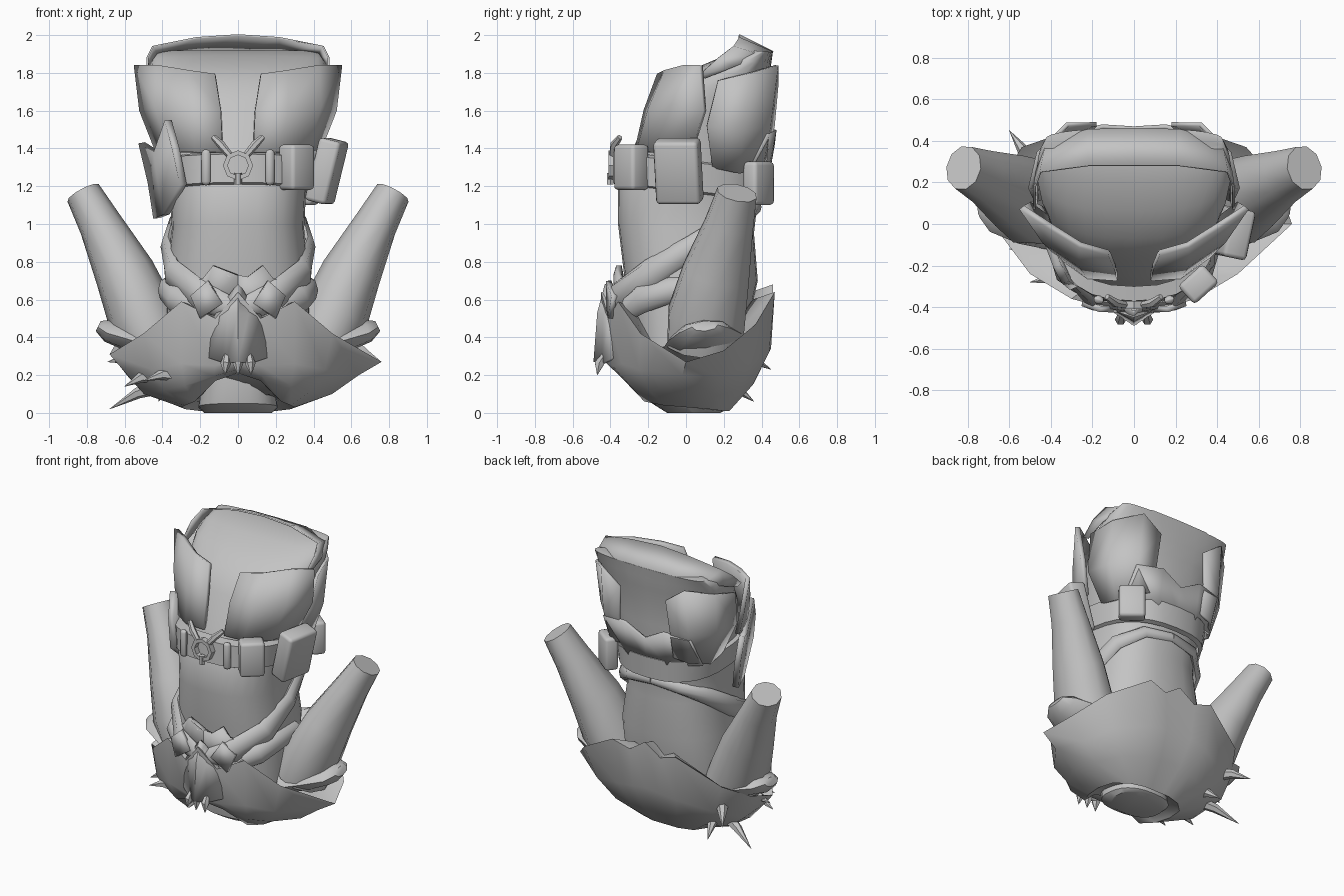
import bpy
import bmesh
import math
from mathutils import Vector, Matrix

starter = bpy.data.objects.get("Cube")
if starter:
    bpy.data.objects.remove(starter, do_unlink=True)

grey = bpy.data.materials.new("plain grey")
grey.use_nodes = True
grey.diffuse_color = (0.55, 0.55, 0.55, 1)
grey.node_tree.nodes["Principled BSDF"].inputs["Base Color"].default_value = grey.diffuse_color


def finish(name, bm, angle=40, thickness=0):
    """Turn a bmesh into a named, shaded object."""
    bmesh.ops.recalc_face_normals(bm, faces=bm.faces[:])
    mesh = bpy.data.meshes.new(name)
    bm.to_mesh(mesh)
    bm.free()
    mesh.materials.append(grey)
    obj = bpy.data.objects.new(name, mesh)
    bpy.context.collection.objects.link(obj)
    bpy.ops.object.select_all(action="DESELECT")
    obj.select_set(True)
    bpy.context.view_layer.objects.active = obj
    bpy.ops.object.shade_smooth_by_angle(angle=math.radians(angle))
    if thickness:
        solid = obj.modifiers.new("thickness", "SOLIDIFY")
        solid.thickness = thickness
        solid.offset = 0
    return obj


def loft(name, rows, closed=True, caps=True, side=1, angle=40, thickness=0):
    """Skin a list of equally long point rows."""
    bm = bmesh.new()
    grid = [[bm.verts.new((p[0] * side, p[1], p[2])) for p in row] for row in rows]
    count = len(grid[0])
    for low, high in zip(grid, grid[1:]):
        for i in range(count if closed else count - 1):
            j = (i + 1) % count
            bm.faces.new((low[i], low[j], high[j], high[i]))
    if closed and caps:
        bm.faces.new(grid[0])
        bm.faces.new(grid[-1])
    return finish(name, bm, angle, thickness)


def oval(front_z, back_z, half_width, front, back, steps=28, power=0.8):
    """Tilted, slightly squared horizontal ring."""
    ring = []
    for i in range(steps):
        a = math.tau * i / steps
        c, s = math.cos(a), math.sin(a)
        u = math.copysign(abs(c) ** power, c)
        v = math.copysign(abs(s) ** power, s)
        t = (v + 1) / 2
        ring.append((half_width * u, front + (back - front) * t,
                     front_z + (back_z - front_z) * t))
    return ring


def tube(name, path, radii, side=1, sides=8, flat=1, axis=(0, 1, 0.1)):
    """Tapered tube along a path; flat stretches it towards the axis."""
    pts = [Vector(p) for p in path]
    rows = []
    for i, p in enumerate(pts):
        along = (pts[min(i + 1, len(pts) - 1)] - pts[max(i - 1, 0)]).normalized()
        u = along.cross(Vector(axis)).normalized()
        v = along.cross(u)
        ring = [math.tau * k / sides for k in range(sides)]
        rows.append([p + radii[i] * (u * math.cos(a) + v * math.sin(a) * flat) for a in ring])
    return loft(name, rows, side=side, angle=50)


def plate(name, outline, thickness=0.03, side=1):
    bm = bmesh.new()
    bm.faces.new([bm.verts.new((x * side, y, z)) for x, y, z in outline])
    bmesh.ops.triangulate(bm, faces=bm.faces[:])
    return finish(name, bm, 30, thickness)


def pouch(name, size, place, turn, lean=0):
    bm = bmesh.new()
    bmesh.ops.create_cube(bm, size=1)
    bmesh.ops.scale(bm, vec=size, verts=bm.verts)
    bmesh.ops.bevel(bm, geom=bm.edges[:], offset=0.02, segments=2, affect="EDGES", profile=0.5)
    spin = Matrix.Rotation(math.radians(turn), 4, "Z") @ Matrix.Rotation(math.radians(lean), 4, "Y")
    bm.transform(Matrix.Translation(place) @ spin)
    return finish(name, bm, 50)


def both_sides(half):
    """Complete a front-to-back half ring by mirroring it."""
    return half + [(-x, y, z) for x, y, z in half[-2:0:-1]]


def mirror_row(half):
    """Complete an open row that starts on the centre line."""
    return [(-x, y, z) for x, y, z in half[:0:-1]] + half


# Torso with a domed front that leans back
loft("torso", [
    oval(0.35, 0.35, 0.38, -0.28, 0.3), oval(0.75, 0.7, 0.38, -0.33, 0.38),
    oval(1, 0.95, 0.35, -0.36, 0.36), oval(1.2, 1.13, 0.36, -0.36, 0.38),
    oval(1.4, 1.3, 0.38, -0.25, 0.4), oval(1.62, 1.5, 0.42, -0.17, 0.41),
    oval(1.75, 1.66, 0.45, -0.07, 0.42), oval(1.83, 1.76, 0.47, 0.06, 0.44),
    oval(1.89, 1.84, 0.46, 0.2, 0.45), oval(1.92, 1.91, 0.43, 0.34, 0.46)], angle=60)
# Waistband lip rising forward over the dome
loft("waistband_lip", [
    mirror_row([(0, .46, 1.91), (.22, .455, 1.91), (.42, .4, 1.89), (.47, .25, 1.83), (.47, .1, 1.77)]),
    mirror_row([(0, .28, 2), (.22, .28, 1.985), (.45, .25, 1.94), (.48, .17, 1.88), (.48, .07, 1.79)])],
    closed=False, thickness=0.01)

# Shawl wrapped around the shoulders
rim = [(0, -.45, .64), (.12, -.41, .5), (.3, -.36, .59), (.5, -.24, .42), (.76, 0, .27),
       (.69, .2, .33), (.54, .37, .47), (.25, .47, .64), (.12, .46, .6), (0, .46, .68)]
belly = [(0, -.44, .28), (.12, -.39, .25), (.3, -.34, .26), (.46, -.25, .23), (.64, -.02, .2),
         (.58, .18, .19), (.46, .34, .26), (.23, .44, .32), (.1, .45, .34), (0, .45, .35)]
collar = [(0, -.29, .21), (.12, -.27, .17), (.23, -.22, .06), (.28, -.12, .04), (.3, 0, .03),
          (.28, .12, .02), (.2, .2, .01), (.1, .23, .01), (.05, .23, .01), (0, .23, .01)]
under = [((a[0] + b[0]) * .53, (a[1] + b[1]) * .53, (a[2] + b[2]) * .5 - .015)
         for a, b in zip(belly, collar)]
tuck = [(x * .6, y * .75, z - .04) for x, y, z in rim]
throat = [(x * .8, y * .8, z + .04) for x, y, z in collar]
shawl = loft("shawl", [both_sides(r) for r in (tuck, rim, belly, under, collar, throat)], angle=50)
for v in shawl.data.vertices:
    if v.co.x < -0.6:
        v.co.x = -0.6 + (v.co.x + 0.6) * 0.5
        v.co.z += 0.04
loft("neck", [oval(0, 0, 0.18, -0.1, 0.18), oval(0.05, 0.01, 0.21, -0.18, 0.2),
              oval(0.15, 0.03, 0.2, -0.2, 0.2), oval(0.3, 0.2, 0.2, -0.2, 0.2)])

# Central fold and three claws
fold = [[(0, -.48, .27), (.06, -.44, .26), (.15, -.38, .29)],
        [(0, -.46, .53), (.05, -.43, .52), (.13, -.39, .5)],
        [(0, -.42, .68), (.02, -.4, .65), (.05, -.38, .6)]]
loft("central_fold", [mirror_row(r) for r in fold], closed=False, thickness=0.02)
for i in (-1, 0, 1):
    tube("claw", [(i * .06, -.43, .31), (i * .065, -.46, .26), (i * .07, -.47, .2)],
         [.015, .028, .001], sides=6)

# Thorns on the right shoulder
thorns = [((-.38, .12, .15), (-.68, .24, .02)), ((-.46, .25, .3), (-.6, .45, .23)),
          ((-.5, .02, .27), (-.69, .04, .27)), ((-.36, .18, .16), (-.42, .36, .06)),
          ((-.42, -.12, .2), (-.6, -.12, .14)), ((-.3, -.24, .2), (-.5, -.28, .17))]
for start, tip in thorns:
    mid = Vector(start).lerp(Vector(tip), 0.5) + Vector((0, 0, 0.02))
    tube("thorn", [start, mid, tip], [.045, .03, .001], sides=6)

for side, label in ((1, "left"), (-1, "right")):
    # Arm with a cut wrist and a shoulder cuff
    tube(label + "_arm", [(.44, .1, .36), (.51, .11, .52), (.6, .16, .74), (.73, .23, 1),
                          (.82, .27, 1.165)], [.18, .185, .16, .115, .095], side, 10, 1.15)
    tube(label + "_shoulder_cuff", [(.38, .1, .35), (.55, .1, .4), (.69, .1, .435), (.74, .1, .46)],
         [.1, .085, .06, .03], side, 8, 2.3)
    # Sash running around the back and over the chest
    upright = (0, 0, 1)
    tube(label + "_sash", [(0, .38, 1.09), (.2, .35, 1.07), (.33, .22, 1), (.37, .04, .88),
                           (.34, -.18, .74), (.2, -.35, .62), (.04, -.39, .55)],
         [.02, .025, .035, .04, .05, .05, .04], side, 8, 1.6, upright)
    tube(label + "_lower_sash", [(.38, .1, .66), (.38, -.08, .65), (.33, -.24, .6), (.2, -.34, .53)],
         [.04, .045, .05, .04], side, 8, 1.5, upright)
    # Jagged neckline
    plate(label + "_neckline", [(0, -.37, .55), (0, -.37, .73), (.05, -.37, .72), (.13, -.355, .78),
                                (.18, -.34, .71), (.26, -.3, .7), (.2, -.35, .55)], side=side)
    plate(label + "_lapel", [(.08, -.41, .58), (.16, -.41, .7), (.25, -.38, .62), (.2, -.4, .5)],
          side=side)
    # Hip flaps
    loft(label + "_front_flap", [
        [(.08, -.26, 1.38), (.22, -.25, 1.38), (.36, -.15, 1.38), (.43, .04, 1.4)],
        [(.09, -.21, 1.6), (.26, -.19, 1.6), (.43, -.08, 1.62), (.51, .1, 1.6)],
        [(.12, -.14, 1.79), (.26, -.1, 1.81), (.42, 0, 1.84), (.54, .08, 1.84)]],
        closed=False, side=side, thickness=0.03)
    loft(label + "_side_flap", [
        [(.38, .14, 1.3), (.38, .28, 1.27), (.3, .4, 1.3), (.2, .42, 1.32)],
        [(.47, .11, 1.52), (.45, .3, 1.5), (.33, .44, 1.52), (.2, .46, 1.52)],
        [(.5, .17, 1.76), (.46, .34, 1.8), (.32, .48, 1.84), (.18, .48, 1.74)]],
        closed=False, side=side, thickness=0.02)
    # Buckle prong
    tube(label + "_buckle_prong", [(.04, -.39, 1.36), (.09, -.38, 1.42), (.13, -.35, 1.46)],
         [.018, .022, .015], side, 6)

# Short tail flap above the belt
tail = [[(0, .43, 1.25), (.15, .42, 1.25), (.36, .32, 1.27)],
        [(0, .46, 1.42), (.15, .47, 1.5), (.34, .43, 1.48)]]
loft("tail_flap", [mirror_row(r) for r in tail], closed=False, thickness=0.02)

# Belt, lower at the back
loft("belt", [oval(1.21, 1.12, 0.36, -0.36, 0.41), oval(1.22, 1.13, 0.38, -0.38, 0.44),
              oval(1.37, 1.28, 0.4, -0.37, 0.45), oval(1.38, 1.29, 0.37, -0.3, 0.42)],
     caps=False)
for x in (-0.17, 0.17):
    pouch("belt_loop", (0.05, 0.04, 0.19), (x, -0.365, 1.3), x * 100)
pouch("front_pouch", (.16, .12, .24), (.31, -.29, 1.3), 42)
pouch("side_pouch", (.12, .24, .34), (.47, -.04, 1.28), -12, 14)
pouch("rear_pouch", (.17, .09, .23), (.34, .385, 1.215), -38)

# Ring buckle with a hanging pin
circle = [math.tau * i / 8 for i in range(8)]
loft("buckle_ring", [[(r * math.sin(a), y, 1.31 + r * math.cos(a)) for a in circle]
                     for r, y in ((.055, -.37), (.055, -.41), (.08, -.41), (.08, -.37))],
     caps=False)
tube("buckle_pin", [(0, -.4, 1.27), (0, -.4, 1.21)], [.02, .02], sides=6)

# Torn cloth tucked in at the right of the belt
plate("torn_cloth", [(-.43, .06, 1.03), (-.38, -.08, 1.05), (-.29, -.31, 1.21), (-.33, -.28, 1.4),
                     (-.37, -.2, 1.55), (-.43, -.04, 1.38), (-.51, .1, 1.43), (-.46, .08, 1.22)],
      0.04)
